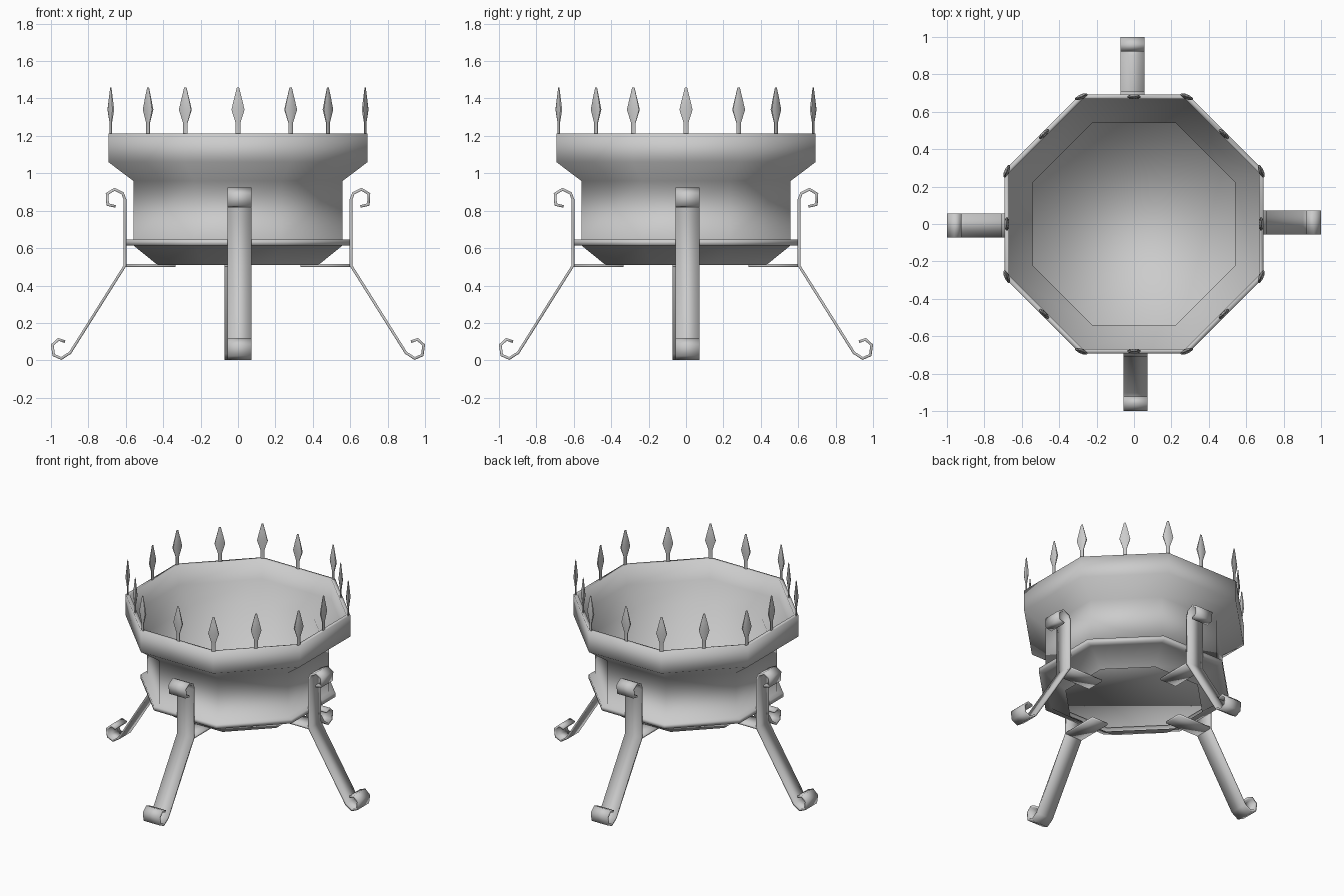
import bpy, bmesh
from math import radians, cos, sin, pi
from mathutils import Matrix

cube = bpy.data.objects.get("Cube")
if cube:
    bpy.data.objects.remove(cube, do_unlink=True)

iron = bpy.data.materials.new("grey_iron")
iron.use_nodes = True
GREY = (0.6, 0.6, 0.6, 1)
iron.diffuse_color = GREY
iron.node_tree.nodes["Principled BSDF"].inputs["Base Color"].default_value = GREY


def finish(name, bm, angle=60):
    bmesh.ops.recalc_face_normals(bm, faces=bm.faces)
    mesh = bpy.data.meshes.new(name)
    bm.to_mesh(mesh)
    bm.free()
    mesh.materials.append(iron)
    mesh.shade_smooth()
    mesh.set_sharp_from_angle(angle=radians(angle))
    obj = bpy.data.objects.new(name, mesh)
    bpy.context.scene.collection.objects.link(obj)
    return obj


def turned(bm, profile, sides, cap_start=True):
    """Revolve (apothem, z) points into a ring-by-ring prism."""
    rings = []
    for a, z in profile:
        r = a / cos(pi / sides)
        angles = [(i + 0.5) * 2 * pi / sides for i in range(sides)]
        rings.append([bm.verts.new((r * cos(t), r * sin(t), z)) for t in angles])
    for low, high in zip(rings, rings[1:]):
        for i in range(sides):
            j = (i + 1) % sides
            bm.faces.new((low[i], low[j], high[j], high[i]))
    bm.faces.new(rings[-1])
    if cap_start:
        bm.faces.new(rings[0])


# Octagonal bowl: open tapered skirt, flange, outer wall, rim, inner wall, flat floor
bm = bmesh.new()
turned(bm, [(0.43, 0.51), (0.56, 0.615), (0.60, 0.615), (0.60, 0.645), (0.56, 0.645),
            (0.56, 0.96), (0.693, 1.06), (0.693, 1.213), (0.667, 1.213), (0.667, 1.07),
            (0.54, 0.97), (0.54, 0.63)], 8, cap_start=False)
finish("bowl", bm, 100)

# Flat spear points at the corners and middle of every rim side
for i in range(16):
    bm = bmesh.new()
    turned(bm, [(0.013, 1.20), (0.013, 1.27), (0.035, 1.34), (0.021, 1.40), (0.006, 1.46)], 8)
    radius = 0.68 / (cos(pi / 8) if i % 2 else 1)
    bm.transform(Matrix.Rotation(i * pi / 8, 4, "Z") @ Matrix.Translation((radius, 0, 0))
                 @ Matrix.Diagonal((0.35, 1, 1, 1)))
    finish(f"spear_point_{i + 1}", bm)

# Strap legs with a curl at both ends, and the flat arm under the base
LEG = [(0.655, 0.823), (0.697, 0.833), (0.70, 0.89), (0.66, 0.915), (0.617, 0.893),
       (0.604, 0.86), (0.604, 0.507), (0.898, 0.04), (0.945, 0.01), (0.985, 0.028),
       (0.993, 0.082), (0.96, 0.112), (0.925, 0.1)]
ARM = [(0.604, 0.507), (0.335, 0.507)]


def strap(name, path, turn):
    bm = bmesh.new()
    rows = [[bm.verts.new((x, y, z)) for y in (-0.057, 0.073)] for x, z in path]
    for a, b in zip(rows, rows[1:]):
        bm.faces.new((a[0], a[1], b[1], b[0]))
    bm.transform(Matrix.Rotation(turn, 4, "Z"))
    obj = finish(name, bm)
    solid = obj.modifiers.new("thickness", "SOLIDIFY")
    solid.thickness = 0.014
    solid.offset = 0
    solid.use_even_offset = True


for k, side in enumerate(("left", "back", "right", "front")):
    strap(side + "_leg", LEG, k * pi / 2)
    strap(side + "_arm", ARM, k * pi / 2)
